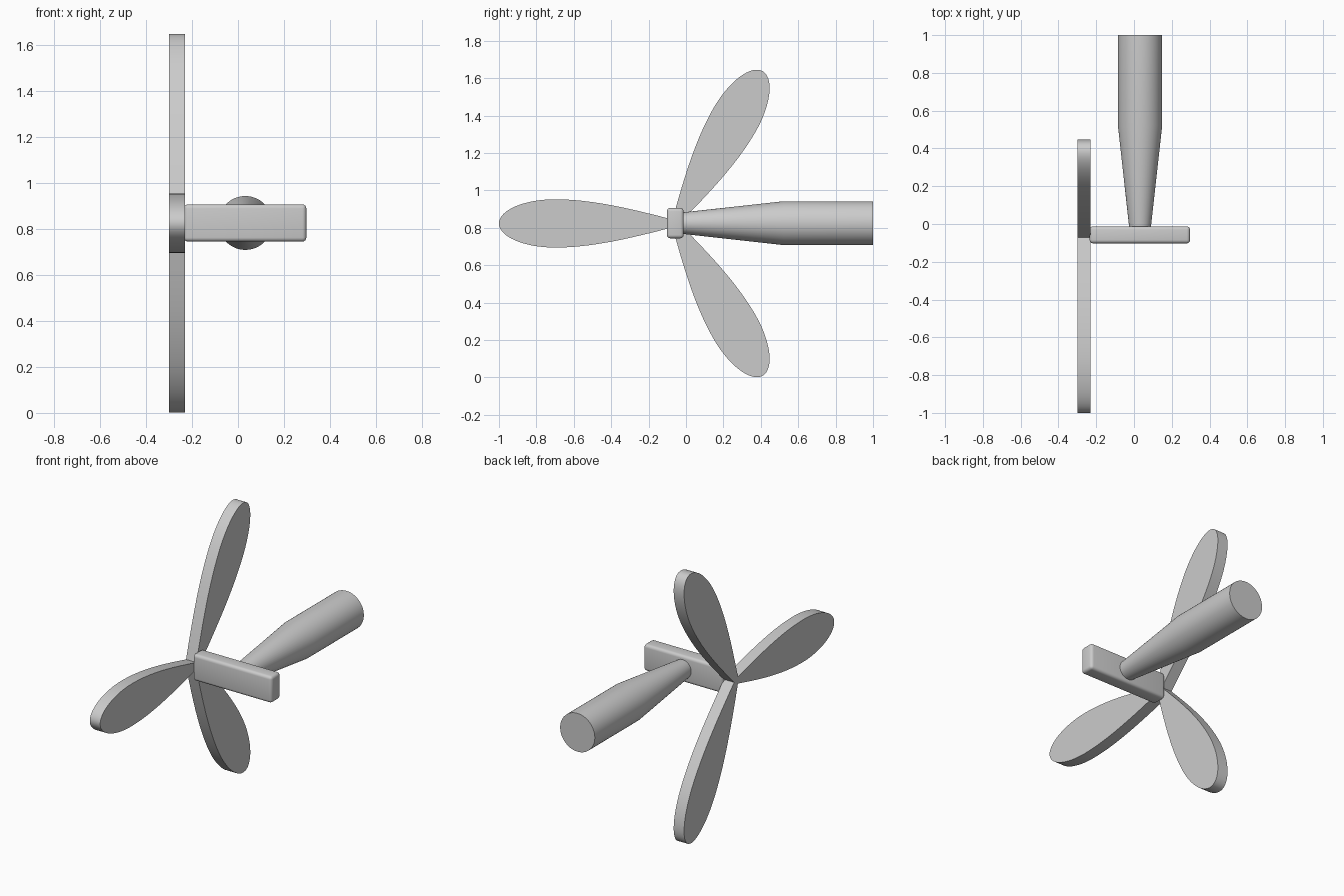
import bpy, bmesh, math
from mathutils import Vector, Matrix

if "Cube" in bpy.data.objects:
    bpy.data.objects.remove(bpy.data.objects["Cube"])

HUB_Y, HUB_Z = -0.06, 0.8235


def make_object(name, bm, angle=30):
    bmesh.ops.recalc_face_normals(bm, faces=bm.faces)
    mesh = bpy.data.meshes.new(name)
    bm.to_mesh(mesh)
    bm.free()
    obj = bpy.data.objects.new(name, mesh)
    bpy.context.collection.objects.link(obj)
    bpy.ops.object.select_all(action='DESELECT')
    obj.select_set(True)
    bpy.context.view_layer.objects.active = obj
    bpy.ops.object.shade_smooth_by_angle(angle=math.radians(angle))
    return obj


def bezier(p0, p1, p2, p3, n):
    pts = []
    for i in range(n):
        t = i / n
        s = 1 - t
        pts.append(tuple(s**3*a + 3*s*s*t*b + 3*s*t*t*c + t**3*d
                         for a, b, c, d in zip(p0, p1, p2, p3)))
    return pts


# Propeller: one teardrop edge, mirrored and repeated three times around the hub
edge = bezier((0.012, 0.0208), (0.25, 0.083), (0.45, 0.129), (0.64, 0.129), 20)
edge += [(0.64 + 0.30 * math.sin(a), 0.129 * math.cos(a))
         for a in (math.pi / 2 * i / 16 for i in range(17))]
blade = [(r, -w) for r, w in edge[1:]] + [(r, w) for r, w in reversed(edge[:-1])]

bm = bmesh.new()
outline = []
for k in range(3):
    ang = math.pi + k * 2 * math.pi / 3
    c, s = math.cos(ang), math.sin(ang)
    for r, w in blade:
        outline.append(bm.verts.new((-0.30, HUB_Y + r*c - w*s, HUB_Z + r*s + w*c)))
face = bm.faces.new(outline)
ext = bmesh.ops.extrude_face_region(bm, geom=[face])
bmesh.ops.translate(bm, vec=(0.07, 0, 0),
                    verts=[v for v in ext["geom"] if isinstance(v, bmesh.types.BMVert)])
bmesh.ops.triangulate(bm, faces=[f for f in bm.faces if len(f.verts) > 4])
make_object("propeller_blades", bm)

# Crossbar: rounded block joining the blades and the handle
bm = bmesh.new()
bmesh.ops.create_cube(bm, size=1)
bmesh.ops.scale(bm, vec=(0.532, 0.09, 0.162), verts=bm.verts)
bmesh.ops.translate(bm, vec=(0.031, -0.0575, 0.825), verts=bm.verts)
bmesh.ops.bevel(bm, geom=bm.edges[:], offset=0.018, segments=4, profile=0.5,
                affect='EDGES')
make_object("crossbar", bm, 40)

# Handle: tapered neck widening to a straight cylinder, lathed about y
profile = [(0.058, -0.013), (0.117, 0.52), (0.117, 1.0)]
bm = bmesh.new()
N = 48
rings = []
for rad, y in profile:
    rings.append([bm.verts.new((0.032 + rad * math.cos(2*math.pi*i/N), y,
                                HUB_Z + 0.0015 + rad * math.sin(2*math.pi*i/N)))
                  for i in range(N)])
for a, b in zip(rings, rings[1:]):
    for i in range(N):
        j = (i + 1) % N
        bm.faces.new((a[i], a[j], b[j], b[i]))
bm.faces.new(rings[0])
bm.faces.new(rings[-1])
make_object("handle", bm)
